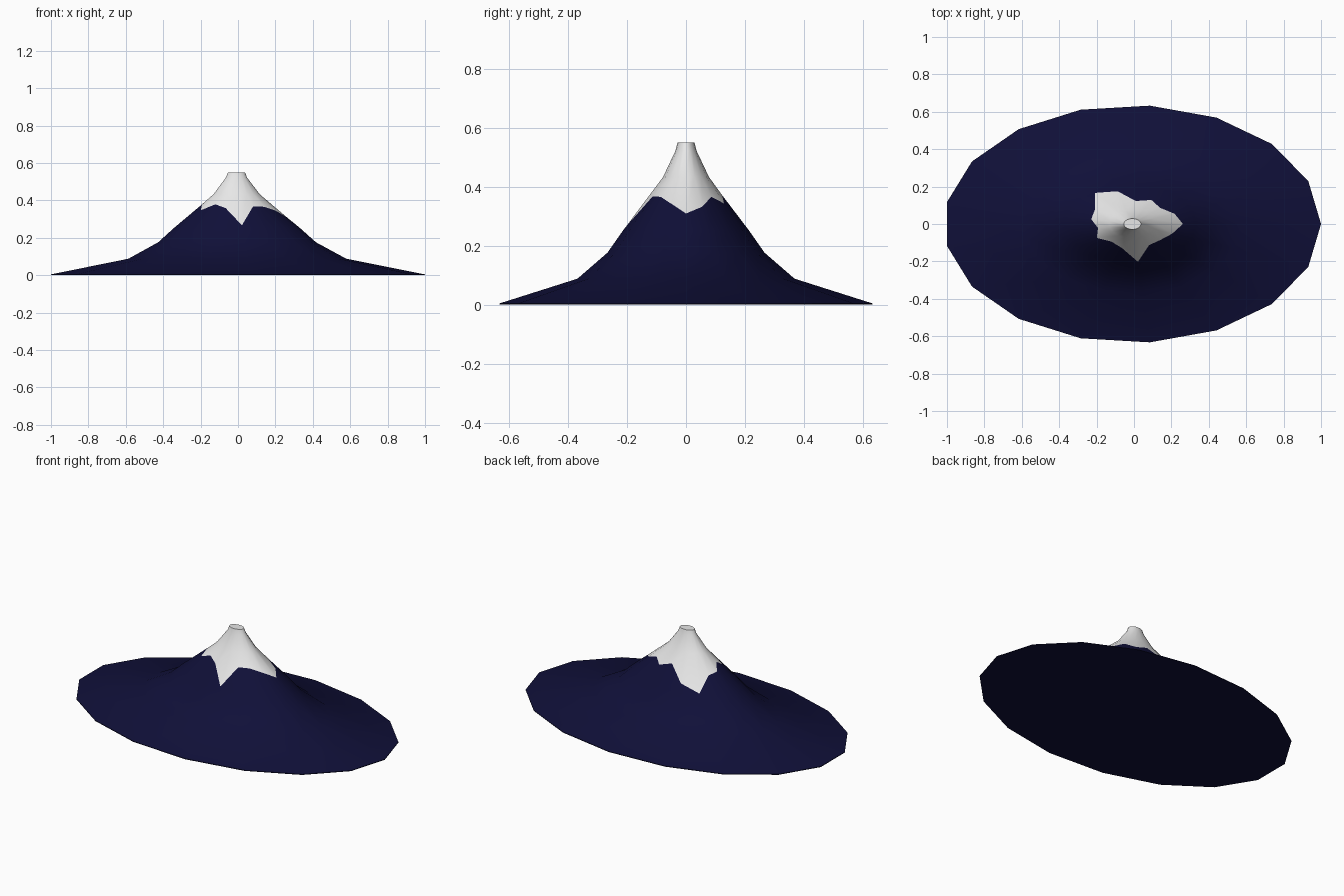
import bpy, bmesh, math

if "Cube" in bpy.data.objects:
    bpy.data.objects.remove(bpy.data.objects["Cube"])

SIDES = 17
CENTRE_X = -0.0086
Y_SCALE = 0.63


def material(name, rgb):
    mat = bpy.data.materials.new(name)
    mat.use_nodes = True
    colour = (*rgb, 1.0)
    mat.diffuse_color = colour
    mat.node_tree.nodes["Principled BSDF"].inputs["Base Color"].default_value = colour
    return mat


# Slope profile as (radius, height), from the rim to the summit
rock = [(1.0086, 0.0), (1.0086, 0.004), (0.587, 0.088), (0.425, 0.176), (0.34, 0.252)]
summit = [(0.124, 0.433), (0.057, 0.522), (0.046, 0.55)]

# Jagged snow line: one radius for each side of the mountain
snow_line = [0.27, 0.242, 0.202, 0.228, 0.196, 0.289, 0.331, 0.235, 0.224,
             0.187, 0.224, 0.187, 0.21, 0.322, 0.20, 0.202, 0.228]


def slope_height(radius):
    points = rock[-1:] + [(0.22, 0.35)] + summit
    for (r0, z0), (r1, z1) in zip(points, points[1:]):
        if radius >= r1:
            return z0 + (z1 - z0) * (r0 - radius) / (r0 - r1)


bm = bmesh.new()


def ring(radii, heights):
    verts = []
    for i, (r, z) in enumerate(zip(radii, heights)):
        a = math.tau * i / SIDES
        verts.append(bm.verts.new((CENTRE_X + r * math.cos(a), Y_SCALE * r * math.sin(a), z)))
    return verts


def round_ring(point):
    return ring([point[0]] * SIDES, [point[1]] * SIDES)


rings = [round_ring(p) for p in rock]
rings.append(ring(snow_line, [slope_height(r) for r in snow_line]))
rings += [round_ring(p) for p in summit]

# Slopes: rock below the snow line, snow above it
for level, (low, high) in enumerate(zip(rings, rings[1:])):
    for i in range(SIDES):
        j = (i + 1) % SIDES
        face = bm.faces.new((low[i], low[j], high[j], high[i]))
        face.material_index = int(level >= len(rock))

# Flat base and flat summit
bm.faces.new(list(reversed(rings[0])))
bm.faces.new(rings[-1]).material_index = 1

mesh = bpy.data.meshes.new("mountain")
bm.to_mesh(mesh)
bm.free()
mesh.materials.append(material("navy rock", (0.005, 0.005, 0.04)))
mesh.materials.append(material("white snow", (0.8, 0.8, 0.8)))

mountain = bpy.data.objects.new("mountain", mesh)
bpy.context.collection.objects.link(mountain)
bpy.ops.object.select_all(action="DESELECT")
mountain.select_set(True)
bpy.context.view_layer.objects.active = mountain
bpy.ops.object.shade_smooth_by_angle(angle=math.radians(35))
